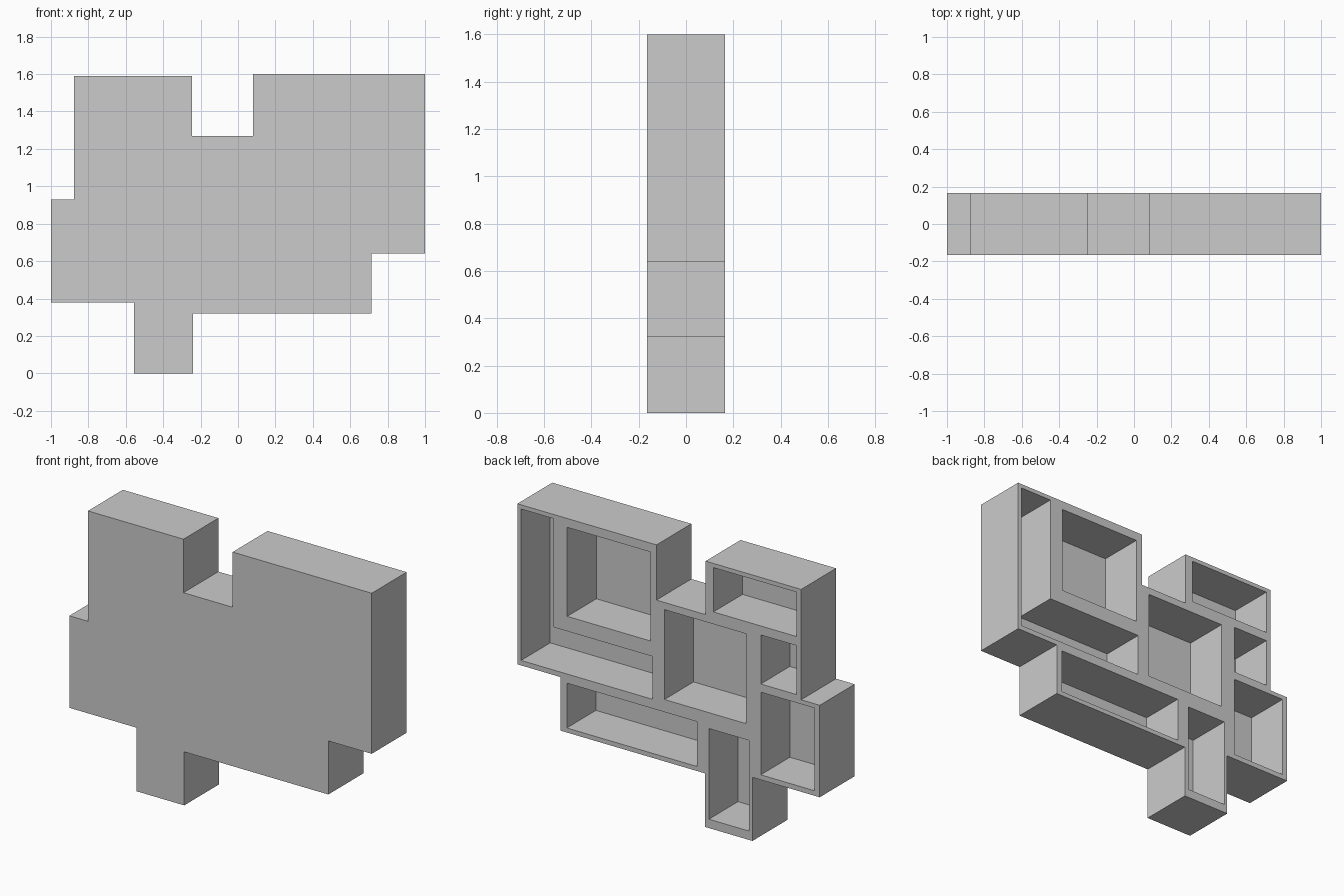
import bpy, bmesh

if "Cube" in bpy.data.objects:
    bpy.data.objects.remove(bpy.data.objects["Cube"])

DEPTH = 0.165      # half depth of the unit
PANEL = -0.11      # inner face of the closed front panel


def add_prism(bm, points, y0, y1):
    """Extrude an (x, z) outline from y0 to y1."""
    face = bm.faces.new([bm.verts.new((x, y0, z)) for x, z in points])
    new = bmesh.ops.extrude_face_region(bm, geom=[face])["geom"]
    moved = [v for v in new if isinstance(v, bmesh.types.BMVert)]
    bmesh.ops.translate(bm, verts=moved, vec=(0, y1 - y0, 0))


def prisms(name, outlines, y0, y1):
    bm = bmesh.new()
    for points in outlines:
        add_prism(bm, points, y0, y1)
    bmesh.ops.recalc_face_normals(bm, faces=bm.faces)
    mesh = bpy.data.meshes.new(name)
    bm.to_mesh(mesh)
    bm.free()
    obj = bpy.data.objects.new(name, mesh)
    bpy.context.collection.objects.link(obj)
    return obj


def rect(x0, x1, z0, z1):
    return [(x0, z0), (x1, z0), (x1, z1), (x0, z1)]


# Stepped outer body
outline = [(-.555, 0), (-.24, 0), (-.24, .32), (.713, .32), (.713, .64), (1, .64),
           (1, 1.6), (.08, 1.6), (.08, 1.27), (-.245, 1.27), (-.245, 1.59),
           (-.877, 1.59), (-.877, .93), (-1, .93), (-1, .38), (-.555, .38)]
body = prisms("shelf_body", [outline], -DEPTH, DEPTH)

# Compartments open at the back
compartments = [
    [(.107, .67), (.975, .67), (.975, 1.575), (.76, 1.575), (.76, .926), (.107, .926)],
    rect(.12, .67, 1.015, 1.547),      # large square inside the L
    rect(-.187, .673, .347, .615),     # long low
    rect(-.513, .027, .69, 1.227),     # middle square
    rect(-.533, -.267, .053, .595),    # leg
    rect(-.847, -.297, 1.30, 1.565),   # upper wide
    rect(-.847, -.61, .953, 1.246),    # small
    rect(-.967, -.61, .41, .904),      # lower side
]
cutter = prisms("compartment_cutter", compartments, PANEL, DEPTH + 0.1)
cutter.hide_render = True

# Hollow the body, then drop the cutter
mod = body.modifiers.new("hollow", 'BOOLEAN')
mod.operation = 'DIFFERENCE'
mod.solver = 'EXACT'
mod.object = cutter
bpy.context.view_layer.objects.active = body
bpy.ops.object.modifier_apply(modifier=mod.name)
bpy.data.objects.remove(cutter, do_unlink=True)
